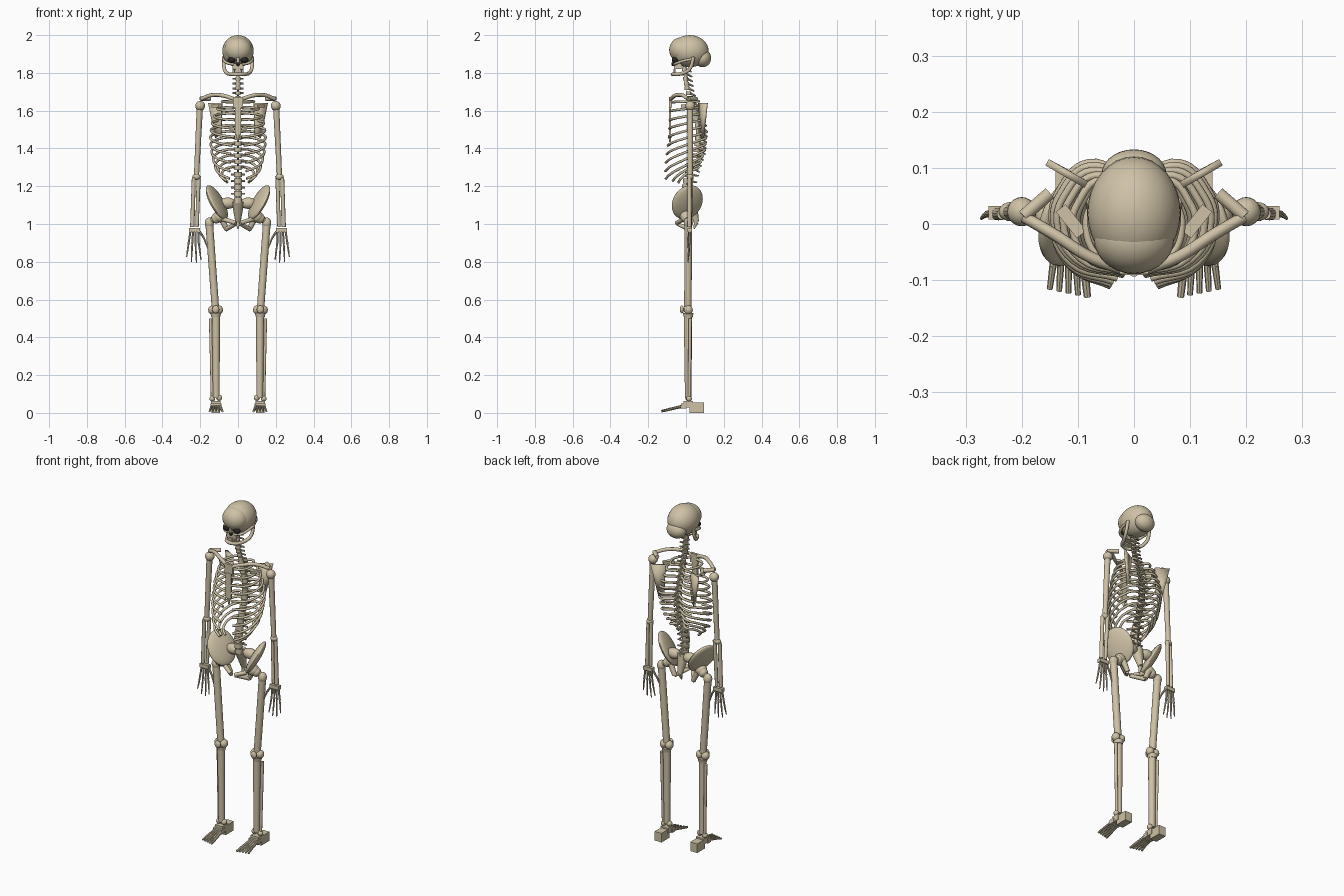
import bpy, bmesh, math
from mathutils import Vector, Matrix, Euler


def material(name, col):
    m = bpy.data.materials.new(name)
    m.diffuse_color = col
    return m


BONE = material("bone", (0.62, 0.54, 0.38, 1))
DARK = material("socket_dark", (0.02, 0.018, 0.015, 1))


def finish(name, bm, mat=BONE):
    me = bpy.data.meshes.new(name)
    bm.to_mesh(me)
    bm.free()
    me.shade_smooth()
    me.set_sharp_from_angle(angle=math.radians(35))
    me.materials.append(mat)
    ob = bpy.data.objects.new(name, me)
    bpy.context.collection.objects.link(ob)
    return ob


def ball(name, c, r, rot=(0, 0, 0), mat=BONE, seg=20):
    r = (r, r, r) if isinstance(r, (int, float)) else r
    bm = bmesh.new()
    m = Matrix.LocRotScale(Vector(c), Euler(rot), Vector(r))
    bmesh.ops.create_uvsphere(bm, u_segments=seg, v_segments=seg // 2 + 2, radius=1, matrix=m)
    return finish(name, bm, mat)


def rod(name, a, b, r1, r2=None, seg=12):
    a, b = Vector(a), Vector(b)
    d = b - a
    bm = bmesh.new()
    m = Matrix.Translation((a + b) / 2) @ d.to_track_quat('Z', 'Y').to_matrix().to_4x4()
    bmesh.ops.create_cone(bm, cap_ends=True, segments=seg, radius1=r1,
                          radius2=r1 if r2 is None else r2, depth=d.length, matrix=m)
    return finish(name, bm)


def box(name, c, size, rot=(0, 0, 0)):
    bm = bmesh.new()
    bmesh.ops.create_cube(bm, size=1, matrix=Matrix.LocRotScale(Vector(c), Euler(rot), Vector(size)))
    return finish(name, bm)


def tube(name, pts, r):
    cu = bpy.data.curves.new(name, 'CURVE')
    cu.dimensions = '3D'
    cu.bevel_depth, cu.bevel_resolution, cu.resolution_u = r, 2, 6
    cu.use_fill_caps = True
    sp = cu.splines.new('BEZIER')
    sp.bezier_points.add(len(pts) - 1)
    for p, co in zip(sp.bezier_points, pts):
        p.co = co
        p.handle_left_type = p.handle_right_type = 'AUTO'
    cu.materials.append(BONE)
    ob = bpy.data.objects.new(name, cu)
    bpy.context.collection.objects.link(ob)
    return ob


SPINE = [(1.83, -0.01), (1.72, 0.005), (1.63, 0.035), (1.5, 0.07), (1.4, 0.06),
         (1.3, 0.025), (1.2, 0.0), (1.1, 0.01)]


def spine_y(z):
    # depth of the S-shaped spine at height z
    for (k0, v0), (k1, v1) in zip(SPINE, SPINE[1:]):
        if z >= k1:
            return v0 + (v1 - v0) * (k0 - z) / (k0 - k1)
    return SPINE[-1][1]


# skull
ball("cranium", (0, 0.02, 1.915), (0.083, 0.1, 0.085), seg=32)
ball("occiput", (0, 0.088, 1.878), (0.058, 0.045, 0.048), seg=28)
ball("forehead", (0, -0.025, 1.922), (0.072, 0.064, 0.066), seg=28)
box("upper_jaw", (0, -0.043, 1.835), (0.06, 0.04, 0.03))
box("nose_bridge", (0, -0.062, 1.865), (0.014, 0.026, 0.035))
ball("nose_cavity", (0, -0.066, 1.848), (0.01, 0.012, 0.013), mat=DARK, seg=12)
for k in range(8):
    x = (k - 3.5) * 0.0075
    for z in (1.815, 1.805):
        box("tooth", (x, -0.062 + 6 * x * x, z), (0.006, 0.007, 0.009))
tube("lower_jaw", [(-0.075, 0.04, 1.885), (-0.072, 0.018, 1.82), (-0.055, -0.02, 1.797),
                   (-0.025, -0.065, 1.793), (0.025, -0.065, 1.793), (0.055, -0.02, 1.797),
                   (0.072, 0.018, 1.82), (0.075, 0.04, 1.885)], 0.0095)
for s in (1, -1):
    ball("eye_socket", (s * 0.034, -0.058, 1.868), (0.021, 0.016, 0.016), mat=DARK)
    tube("cheekbone", [(s * 0.022, -0.062, 1.845), (s * 0.056, -0.048, 1.852),
                       (s * 0.074, -0.01, 1.865), (s * 0.077, 0.03, 1.872)], 0.0075)


# spine: neck, chest and lower back vertebrae
def vertebra(name, z, r, h, wing, tail, drop):
    y = spine_y(z)
    rod(name, (0, y, z - h / 2), (0, y, z + h / 2), r, seg=16)
    rod(name + "_spine", (0, y + r * 0.5, z), (0, y + r + tail, z - drop), 0.007, 0.004, 8)
    rod(name + "_wings", (-wing, y + r, z), (wing, y + r, z), 0.005, seg=8)


for i in range(7):
    vertebra("neck_vertebra", 1.82 - i * 0.0255, 0.0135, 0.019, 0.03, 0.025, 0.015)
for i in range(12):
    vertebra("chest_vertebra", 1.645 - i * 0.0315, 0.015 + i * 0.0004, 0.025, 0.03, 0.028, 0.025)
for i in range(5):
    vertebra("lumbar_vertebra", 1.262 - i * 0.034, 0.022, 0.028, 0.036, 0.03, 0.008)
rod("neck_core", (0, spine_y(1.84), 1.86), (0, spine_y(1.72), 1.72), 0.009)
rod("spinal_core", (0, spine_y(1.27), 1.27), (0, spine_y(1.11), 1.11), 0.012)
rod("sacrum", (0, 0.025, 1.12), (0, 0.055, 1.01), 0.034, 0.014, 16)
rod("tailbone", (0, 0.055, 1.01), (0, 0.042, 0.975), 0.012, 0.004)

# breastbone
box("manubrium", (0, -0.082, 1.645), (0.052, 0.014, 0.055))
box("breastbone", (0, -0.085, 1.545), (0.034, 0.012, 0.15))
rod("breastbone_tip", (0, -0.085, 1.47), (0, -0.085, 1.435), 0.009, 0.004)

# ribs: half width, front x, front y, front z
RIBS = [(0.085, 0.02, -0.075, 1.645), (0.11, 0.016, -0.083, 1.598), (0.126, 0.016, -0.086, 1.55),
        (0.137, 0.016, -0.088, 1.505), (0.143, 0.018, -0.09, 1.46), (0.146, 0.03, -0.096, 1.415),
        (0.144, 0.037, -0.102, 1.37), (0.139, 0.04, -0.107, 1.325), (0.131, 0.042, -0.11, 1.28),
        (0.12, 0.045, -0.108, 1.24), (0.102, 0.06, -0.07, 1.228), (0.085, 0.055, -0.04, 1.22)]
for i, (w, fx, fy, fz) in enumerate(RIBS):
    z = 1.65 - i * 0.0315
    y, d = spine_y(z), z - fz
    back = y + 0.04
    for s in (1, -1):
        tube("rib", [(s * 0.012, y + 0.012, z), (s * 0.55 * w, back, z - 0.06 * d),
                     (s * 0.9 * w, y * 0.75 + 0.01, z - 0.25 * d),
                     (s * w, y * 0.4 + fy * 0.2, z - 0.45 * d),
                     (s * (0.72 * w + 0.28 * fx), fy * 0.72, z - 0.78 * d),
                     (s * fx, fy, fz)], 0.0068)

for s in (1, -1):
    def P(x, y, z):
        return (s * x, y, z)

    # shoulder
    tube("collarbone", [P(0.022, -0.08, 1.662), P(0.08, -0.058, 1.68),
                        P(0.14, -0.02, 1.682), P(0.195, 0.012, 1.662)], 0.0105)
    bm = bmesh.new()
    bm.faces.new([bm.verts.new(P(*p)) for p in
                  ((0.155, 0.11, 1.64), (0.085, 0.07, 1.64), (0.09, 0.073, 1.48), (0.118, 0.09, 1.455))])
    blade = finish("shoulder_blade", bm)
    sol = blade.modifiers.new("thickness", 'SOLIDIFY')
    sol.thickness, sol.offset = 0.013, 0
    rod("shoulder_tip", P(0.15, 0.055, 1.662), P(0.197, 0.014, 1.664), 0.0115)
    box("shoulder_hook", P(0.112, 0.005, 1.625), (0.06, 0.022, 0.016), (0, 0, s * 0.9))

    # arm
    ball("shoulder_joint", P(0.2, 0.022, 1.625), 0.026)
    rod("upper_arm", P(0.202, 0.022, 1.62), P(0.22, 0.022, 1.25), 0.0165, 0.0135)
    ball("elbow", P(0.22, 0.022, 1.25), (0.021, 0.017, 0.017))
    rod("forearm_inner", P(0.208, 0.028, 1.255), P(0.217, 0.022, 0.985), 0.011, 0.009)
    rod("forearm_outer", P(0.234, 0.018, 1.245), P(0.242, 0.018, 0.985), 0.0105, 0.0115)
    box("wrist", P(0.23, 0.02, 0.968), (0.058, 0.024, 0.022))

    # hand
    for a, b, c, z in ((0.252, 0.261, 0.272, 0.825), (0.238, 0.242, 0.247, 0.8),
                       (0.224, 0.225, 0.22, 0.795), (0.21, 0.208, 0.196, 0.81)):
        m = (0.9 + z) / 2
        rod("palm_bone", P(a, 0.02, 0.96), P(b, 0.018, 0.9), 0.006, 0.005, 8)
        ball("knuckle", P(b, 0.018, 0.9), 0.0065, seg=8)
        rod("finger", P(b, 0.018, 0.9), P((b + c) / 2, 0.015, m), 0.005, 0.0045, 8)
        rod("fingertip", P((b + c) / 2, 0.015, m), P(c, 0.01, z), 0.0045, 0.0028, 8)
    rod("thumb", P(0.203, 0.018, 0.96), P(0.18, 0.014, 0.925), 0.0065, 0.0055, 8)
    rod("thumb_tip", P(0.18, 0.014, 0.925), P(0.162, 0.008, 0.875), 0.0055, 0.003, 8)

    # pelvis
    ball("hip_blade", P(0.112, 0.007, 1.115), (0.024, 0.086, 0.102), (0, s * 0.5, s * 0.38), seg=28)
    ball("hip_to_sacrum", P(0.055, 0.035, 1.11), (0.045, 0.03, 0.03))
    ball("hip_socket", P(0.1, 0.0, 1.04), 0.032)
    rod("pubic_bone", P(0.092, -0.005, 1.03), P(0.012, -0.05, 1.005), 0.0125, 0.011)
    rod("sit_bone", P(0.088, 0.015, 1.03), P(0.06, 0.02, 0.972), 0.017, 0.013)
    rod("lower_pubic_bone", P(0.064, 0.018, 0.972), P(0.012, -0.045, 1.0), 0.012, 0.01)

    # leg
    ball("hip_ball", P(0.115, 0.005, 1.03), 0.027)
    rod("thigh_neck", P(0.11, 0.005, 1.035), P(0.152, 0.012, 1.01), 0.017)
    ball("thigh_knob", P(0.152, 0.012, 1.005), (0.024, 0.024, 0.03))
    rod("thigh_bone", P(0.152, 0.012, 1.0), P(0.12, 0.01, 0.56), 0.0205, 0.0195, 16)
    for x in (0.101, 0.136):
        ball("knee_knuckle", P(x, 0.012, 0.545), (0.022, 0.024, 0.024))
    ball("kneecap", P(0.118, -0.022, 0.548), (0.019, 0.011, 0.021))
    rod("knee_plate", P(0.118, 0.012, 0.528), P(0.118, 0.012, 0.505), 0.028, 0.023, 16)
    rod("shin_bone", P(0.117, 0.01, 0.51), P(0.115, 0.012, 0.08), 0.0215, 0.0175, 16)
    rod("calf_bone", P(0.145, 0.022, 0.5), P(0.136, 0.018, 0.075), 0.009, 0.008)
    ball("ankle_inner", P(0.1, 0.012, 0.08), 0.016)
    ball("ankle_outer", P(0.136, 0.016, 0.075), 0.015)

    # foot
    box("heel", P(0.117, 0.057, 0.027), (0.045, 0.075, 0.054))
    box("ankle_block", P(0.117, 0.012, 0.045), (0.05, 0.05, 0.035))
    box("instep", P(0.117, -0.012, 0.036), (0.058, 0.03, 0.026))
    for k in range(5):
        x0, x1 = 0.095 + k * 0.011, 0.083 + k * 0.0168
        y1 = -0.13 + 0.0035 * k
        r = 0.0085 if k == 0 else 0.0068
        mid = P((x0 + x1) / 2, -0.075, 0.022)
        rod("foot_bone", P(x0, -0.015, 0.036), mid, r, r * 0.9, 8)
        rod("toe", mid, P(x1, y1, 0.009), r * 0.95, r * 0.75, 8)
